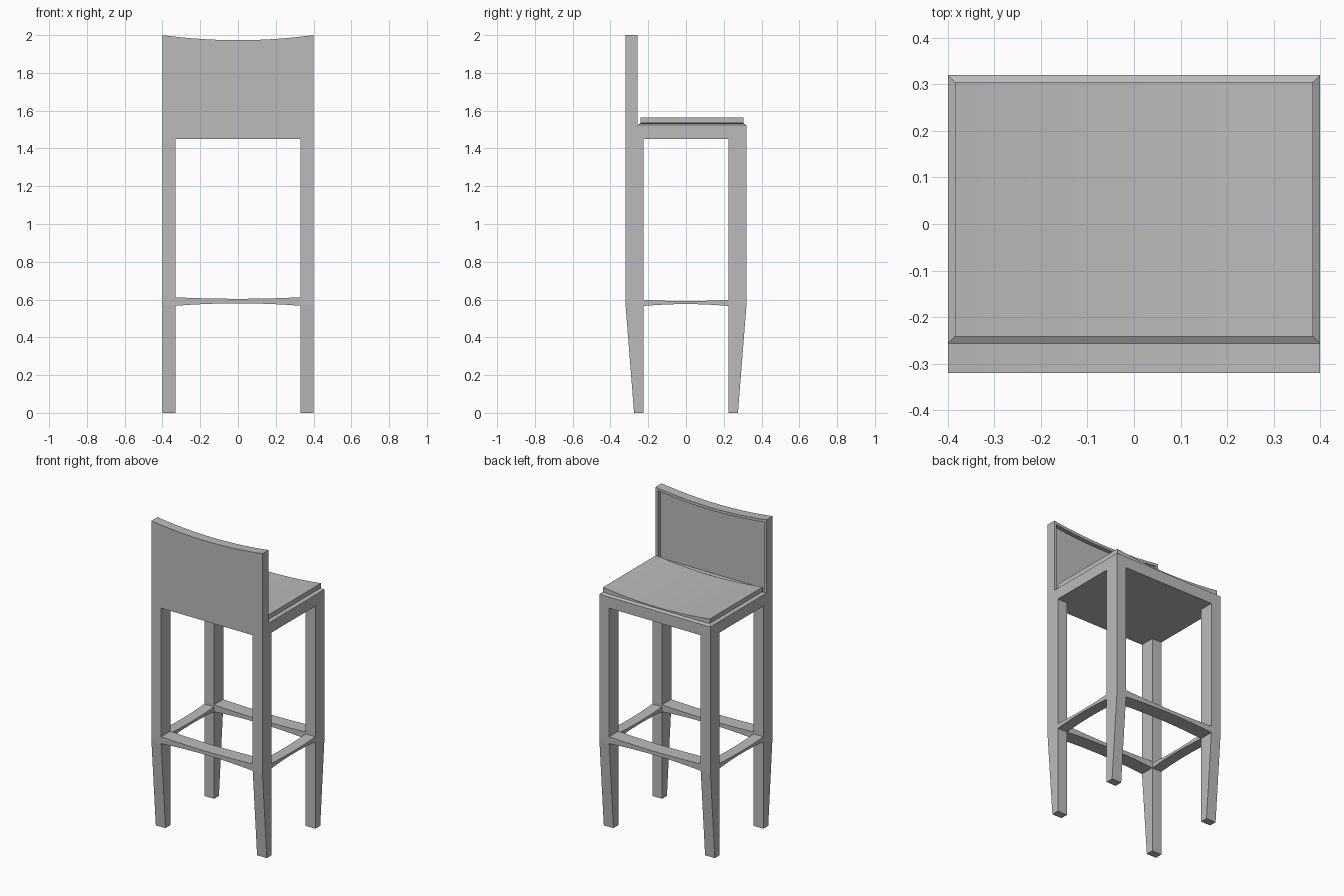
import bpy
import bmesh

old = bpy.data.objects.get("Cube")
if old:
    bpy.data.objects.remove(old, do_unlink=True)

# Single grey finish
grey = bpy.data.materials.new("plain_grey")
grey.use_nodes = True
COLOUR = (0.5, 0.5, 0.5, 1)
grey.diffuse_color = COLOUR
grey.node_tree.nodes["Principled BSDF"].inputs["Base Color"].default_value = COLOUR

W, D = 0.40, 0.32          # half width and half depth
IX, IY = 0.33, 0.225       # inner faces of the legs
APRON = 1.45               # underside of the seat frame
BACK = -0.257              # inner face of the backrest


def loft(name, rings):
    """Closed solid through a row of four-cornered rings."""
    bm = bmesh.new()
    loops = [[bm.verts.new(p) for p in ring] for ring in rings]
    for a, b in zip(loops, loops[1:]):
        for i in range(4):
            j = (i + 1) % 4
            bm.faces.new((a[i], a[j], b[j], b[i]))
    bm.faces.new(loops[0])
    bm.faces.new(loops[-1])
    bmesh.ops.recalc_face_normals(bm, faces=bm.faces)
    mesh = bpy.data.meshes.new(name)
    bm.to_mesh(mesh)
    bm.free()
    mesh.materials.append(grey)
    ob = bpy.data.objects.new(name, mesh)
    bpy.context.collection.objects.link(ob)
    return ob


def flat_ring(x0, x1, y0, y1, z):
    return [(x0, y0, z), (x1, y0, z), (x1, y1, z), (x0, y1, z)]


def span(name, half, a0, a1, low, high, along_x=True, steps=16):
    """Bar running across -half..half, with heights given by low(t), high(t)."""
    rings = []
    for i in range(steps + 1):
        t = 2 * i / steps - 1
        s = t * half
        corners = [(a0, low(t)), (a1, low(t)), (a1, high(t)), (a0, high(t))]
        rings.append([(s, a, z) if along_x else (a, s, z) for a, z in corners])
    return loft(name, rings)


# Legs, tapered on the outside below the footrest
for sx, side in ((1, "left"), (-1, "right")):
    for sy, end in ((-1, "front"), (1, "back")):
        loft(f"{end}_{side}_leg",
             [flat_ring(sx * IX, sx * W, sy * IY, sy * y, z)
              for y, z in ((0.275, 0), (D, 0.57), (D, APRON))])

# Footrest rails, slimmer in the middle
for s, end, side in ((-1, "front", "right"), (1, "back", "left")):
    span(f"{end}_rail", IX, s * IY, s * D,
         lambda t: 0.58 - 0.013 * t * t, lambda t: 0.604 + 0.008 * t * t)
    span(f"{side}_rail", IY, s * IX, s * W,
         lambda t: 0.576 - 0.01 * t * t, lambda t: 0.592 + 0.007 * t * t, False)

# Seat frame with a chamfered top edge
C = 0.015
loft("seat_frame", [flat_ring(-W, W, BACK, D, APRON),
                    flat_ring(-W, W, BACK, D, 1.523),
                    flat_ring(-W + C, W - C, BACK + C, D - C, 1.532)])

# Dished seat panel
span("seat_panel", W - C, -0.242, 0.305,
     lambda t: 1.511 + 0.025 * t * t, lambda t: 1.54 + 0.025 * t * t)

# Backrest with a dipped top and a recessed inner face
backrest = span("backrest", W, -D, BACK,
                lambda t: APRON, lambda t: 1.973 + 0.027 * t * t)
cutter = span("recess_cutter", W - 0.017, BACK - 0.028, BACK + 0.1,
              lambda t: 1.532, lambda t: 1.955 + 0.025 * t * t)
cutter.hide_render = True
cut = backrest.modifiers.new("recess", 'BOOLEAN')
cut.operation = 'DIFFERENCE'
cut.solver = 'EXACT'
cut.object = cutter
bpy.context.view_layer.objects.active = backrest
bpy.ops.object.modifier_apply(modifier=cut.name)
bpy.data.objects.remove(cutter, do_unlink=True)

# Smooth the curved parts, keeping edges sharp
bpy.ops.object.select_all(action='DESELECT')
for ob in bpy.data.objects:
    if ob.type == 'MESH' and ("rail" in ob.name or ob.name in ("seat_panel", "backrest")):
        ob.select_set(True)
        bpy.context.view_layer.objects.active = ob
bpy.ops.object.shade_smooth_by_angle()
